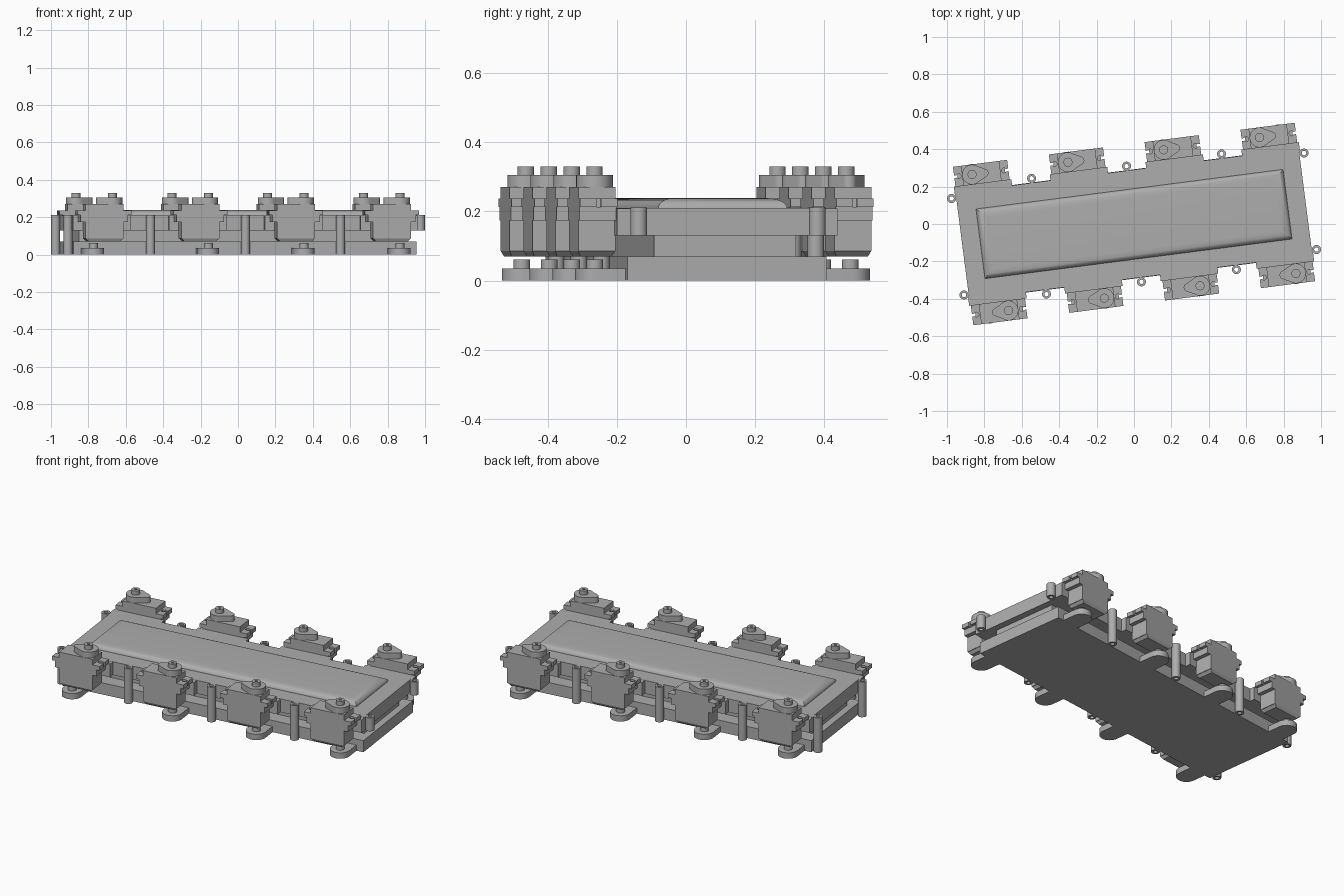
import bpy, bmesh
from math import sin, cos, pi, radians
from mathutils import Matrix

cube = bpy.data.objects.get("Cube")
if cube:
    bpy.data.objects.remove(cube)

YAW = Matrix.Rotation(radians(7.35), 4, 'Z')   # whole chassis is turned slightly
FLIP = {1: Matrix.Identity(4), -1: Matrix.Rotation(pi, 4, 'Z')}

grey = bpy.data.materials.new("plain_grey")
grey.use_nodes = True
colour = (0.42, 0.42, 0.42, 1)
grey.diffuse_color = colour
grey.node_tree.nodes["Principled BSDF"].inputs["Base Color"].default_value = colour


def finish(name, bm, side=1):
    bmesh.ops.recalc_face_normals(bm, faces=bm.faces)
    bm.transform(YAW @ FLIP[side])
    mesh = bpy.data.meshes.new(name)
    bm.to_mesh(mesh)
    bm.free()
    mesh.materials.append(grey)
    obj = bpy.data.objects.new(name, mesh)
    bpy.context.collection.objects.link(obj)
    bpy.ops.object.select_all(action='DESELECT')
    obj.select_set(True)
    bpy.context.view_layer.objects.active = obj
    bpy.ops.object.shade_smooth_by_angle(angle=radians(35))
    return obj


def loft(name, rings, side=1):
    """Skin a stack of equal-length rings and cap both ends."""
    bm = bmesh.new()
    loops = [[bm.verts.new(p) for p in ring] for ring in rings]
    n = len(loops[0])
    for low, high in zip(loops, loops[1:]):
        for i in range(n):
            j = (i + 1) % n
            bm.faces.new((low[i], low[j], high[j], high[i]))
    bm.faces.new(loops[0][::-1])
    bm.faces.new(loops[-1])
    return finish(name, bm, side)


def prism(name, outline, z0, z1, side=1):
    return loft(name, [[(x, y, z) for x, y in outline] for z in (z0, z1)], side)


def rect(cx, cy, hx, hy):
    return [(cx - hx, cy - hy), (cx + hx, cy - hy), (cx + hx, cy + hy), (cx - hx, cy + hy)]


def arc(cx, cy, r, start=0, end=360, n=24):
    full = end - start == 360
    steps = n if full else n + 1
    angles = [radians(start + (end - start) * i / n) for i in range(steps)]
    return [(cx + r * cos(a), cy + r * sin(a)) for a in angles]


def tube(name, x, y, r, bore, z0, z1, side=1):
    bm = bmesh.new()
    rings = [[bm.verts.new((px, py, z)) for px, py in arc(x, y, rad)]
             for rad, z in ((r, z0), (r, z1), (bore, z1), (bore, z0))]
    for k in range(4):
        a, b = rings[k], rings[(k + 1) % 4]
        for i in range(24):
            j = (i + 1) % 24
            bm.faces.new((a[i], a[j], b[j], b[i]))
    return finish(name, bm, side)


# Chassis layers
prism("bottom_tray", rect(0, 0, 0.925, 0.29), 0, 0.07)
prism("middle_core", rect(0, 0, 0.885, 0.207), 0.07, 0.13)
prism("upper_deck", rect(0, 0, 0.925, 0.288), 0.13, 0.21)

# Raised lid with a rounded rim
rings = []
for step in range(9):
    a = step / 8 * pi / 2
    inset = 0.05 * (1 - cos(a))
    z = 0.208 + 0.03 * sin(a)
    rings.append([(x, y, z) for x, y in rect(0, 0, 0.828 - inset, 0.188 - inset)])
loft("lid_panel", rings)

# Screw columns: long along the sides and one end, short at the other end
for side in (1, -1):
    for i, u in enumerate((-0.512, 0, 0.512)):
        tube(f"side_column_{side}_{i}", u, 0.312, 0.024, 0.012, 0, 0.211, side)
    for u in (-0.95, 0.95):
        bottom = 0.13 if u * side > 0 else 0
        tube(f"corner_column_{side}_{u}", u, 0.26, 0.024, 0.012, bottom, 0.211, side)


def servo(cx, side, tag):
    cy = 0.373
    shaft_x = cx - 0.05
    # Mounting step on the deck edge
    prism("servo_bracket" + tag, rect(cx, 0.295, 0.155, 0.026), 0.13, 0.209, side)
    # Body, narrowed foot and broad shoulder
    prism("servo_body" + tag, rect(cx, cy, 0.103, 0.054), 0.085, 0.27, side)
    loft("servo_foot" + tag,
         [[(x, y, 0.07) for x, y in rect(cx, cy, 0.085, 0.046)],
          [(x, y, 0.085) for x, y in rect(cx, cy, 0.1, 0.054)]], side)
    prism("servo_shoulder" + tag, rect(cx, cy, 0.128, 0.054), 0.174, 0.212, side)
    # Flange with an open slot at each end
    right = [(0.146, -0.054), (0.146, -0.007), (0.134, -0.007)]
    right += arc(0.122, 0, 0.013, 330, 30, 10)
    right += [(0.134, 0.007), (0.146, 0.054)]
    right.insert(-1, (0.146, 0.007))
    left = [(-x, -y) for x, y in right]
    prism("servo_flange" + tag, [(cx + x, cy + y) for x, y in right + left],
          0.212, 0.237, side)
    # Gear housing tapering to a small nose, then the output shaft
    hub = arc(shaft_x, cy, 0.053, 50, 310, 24)
    nose = arc(shaft_x + 0.066, cy, 0.022, -60, 60, 8)
    prism("servo_gear_housing" + tag, hub + nose, 0.27, 0.305, side)
    tube("servo_shaft" + tag, shaft_x, cy, 0.024, 0.008, 0.3, 0.33, side)
    prism("servo_shaft_core" + tag, arc(shaft_x, cy, 0.0085), 0.3, 0.322, side)


def pivot(u, side, tag):
    v, r = 0.372, 0.057
    outline = [(u - r, 0.27), (u + r, 0.27)] + arc(u, v, r, 0, 180, 16)
    prism("pivot_tab" + tag, outline, 0, 0.035, side)
    prism("pivot_pin" + tag, arc(u, v, 0.024), 0.035, 0.061, side)


# Four servos and lower pivots along each long side
for side in (1, -1):
    for i, u in enumerate((-0.775, -0.258, 0.258, 0.775)):
        tag = f"_{'back' if side == 1 else 'front'}_{i + 1}"
        servo(u, side, tag)
        pivot(u + (0.052 if i == 3 else -0.05), side, tag)
